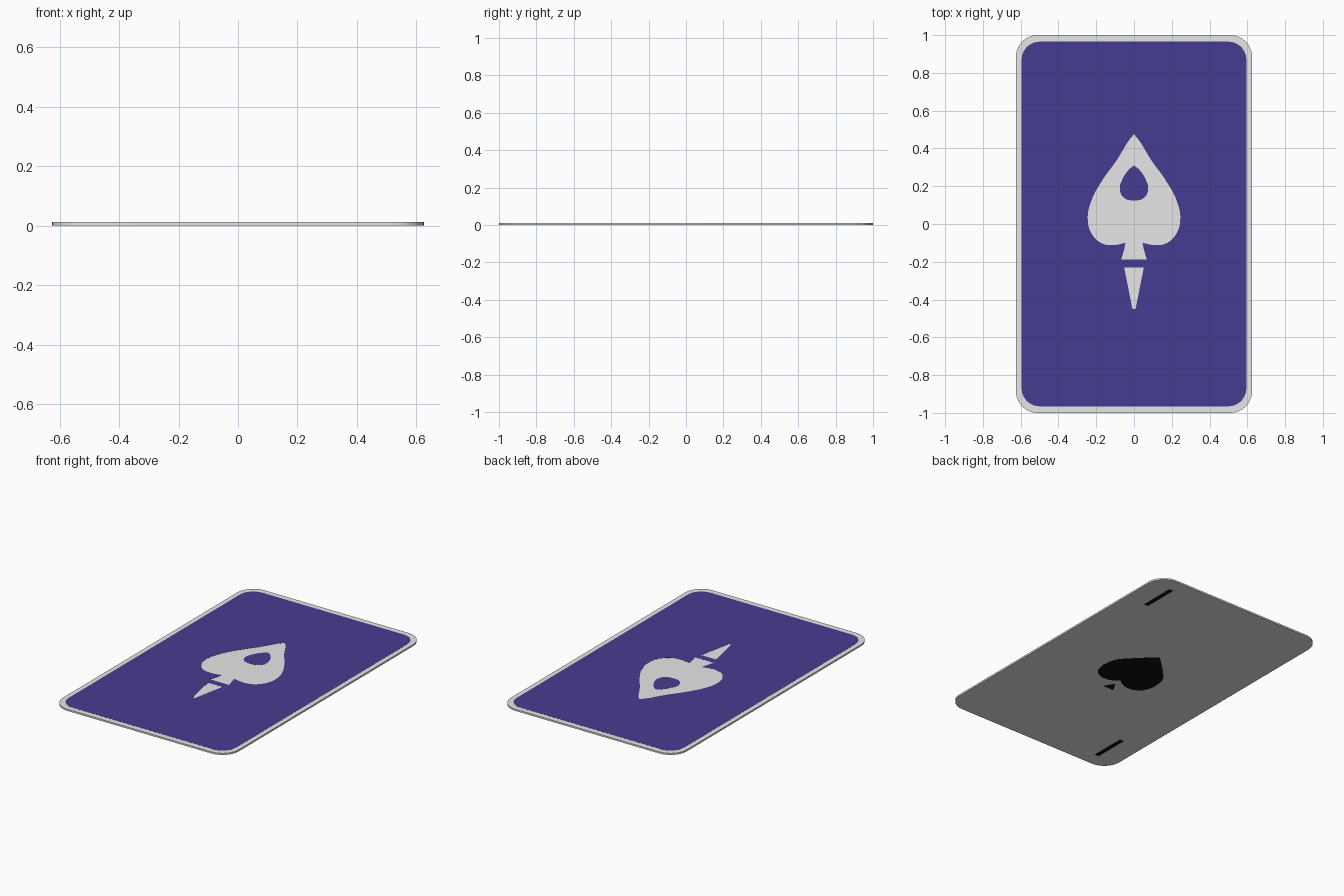
import bpy, math

if "Cube" in bpy.data.objects:
    bpy.data.objects.remove(bpy.data.objects["Cube"])

H = 0.012      # full card thickness
P = 0.0006     # thickness of the printed plates


def material(name, rgb):
    m = bpy.data.materials.new(name)
    m.diffuse_color = (*rgb, 1.0)
    m.use_nodes = True
    m.node_tree.nodes["Principled BSDF"].inputs["Base Color"].default_value = m.diffuse_color
    return m


white = material("card_white", (0.8, 0.8, 0.8))
blue = material("deep_blue", (0.062, 0.046, 0.28))
black = material("ink_black", (0.005, 0.005, 0.005))


def rounded_rect(w, h, r, steps=10):
    """Outline of a rectangle with round corners, half sizes w and h."""
    pts = []
    for cx, cy, a0 in ((w-r, h-r, 0), (r-w, h-r, 90), (r-w, r-h, 180), (w-r, r-h, 270)):
        for i in range(steps + 1):
            a = math.radians(a0 + 90 * i / steps)
            pts.append((cx + r * math.cos(a), cy + r * math.sin(a), 0))
    return pts


def mirrored(half):
    """Close a right-hand half outline by mirroring it across x = 0."""
    return half + [(-x, y, s) for x, y, s in reversed(half) if x > 1e-6]


def plate(name, outlines, z0, z1, mat):
    """Flat plate from closed outlines; nested outlines become holes.
    Points are (x, y, smooth)."""
    cu = bpy.data.curves.new(name + "_curve", 'CURVE')
    cu.dimensions = '2D'
    cu.fill_mode = 'BOTH'
    cu.resolution_u = 8
    cu.extrude = (z1 - z0) / 2
    for pts in outlines:
        sp = cu.splines.new('BEZIER')
        sp.bezier_points.add(len(pts) - 1)
        sp.use_cyclic_u = True
        if not any(p[2] for p in pts):
            sp.resolution_u = 1
        for bp, (x, y, smooth) in zip(sp.bezier_points, pts):
            bp.co = (x, y, 0)
            kind = 'AUTO' if smooth else 'VECTOR'
            bp.handle_left_type = bp.handle_right_type = kind
    tmp = bpy.data.objects.new(name + "_tmp", cu)
    bpy.context.collection.objects.link(tmp)
    bpy.context.view_layer.update()
    dg = bpy.context.evaluated_depsgraph_get()
    me = bpy.data.meshes.new_from_object(tmp.evaluated_get(dg))
    bpy.data.objects.remove(tmp)
    for v in me.vertices:
        v.co.z += (z0 + z1) / 2
    me.materials.clear()
    me.materials.append(mat)
    ob = bpy.data.objects.new(name, me)
    bpy.context.collection.objects.link(ob)
    return ob


# Card body
plate("card_body", [rounded_rect(0.625, 1.0, 0.115)], P, H - P, white)

# Blue back panel with the spade, its window and the flame cut out
spade = mirrored([(0, 0.475, 0), (0.025, 0.445, 1), (0.09, 0.34, 1), (0.165, 0.235, 1),
                  (0.225, 0.125, 1), (0.245, 0.03, 1), (0.225, -0.05, 1),
                  (0.175, -0.10, 1), (0.115, -0.112, 1), (0.045, -0.10, 0),
                  (0.055, -0.145, 1), (0.068, -0.187, 0)])
window = mirrored([(0, 0.31, 0), (0.03, 0.285, 1), (0.062, 0.235, 1),
                   (0.075, 0.185, 1), (0.055, 0.14, 1), (0, 0.125, 1)])
flame = mirrored([(0.052, -0.23, 0), (0.008, -0.45, 0)])
plate("back_panel", [rounded_rect(0.595, 0.965, 0.095), spade, window, flame],
      H - P, H, blue)

# Spade and its foot on the underside
pip = mirrored([(0, 0.24, 0), (0.05, 0.195, 1), (0.13, 0.115, 1), (0.18, 0.055, 1),
                (0.2, -0.02, 1), (0.19, -0.10, 1), (0.15, -0.15, 1), (0.09, -0.165, 1),
                (0.035, -0.15, 1), (0, -0.125, 0)])
plate("face_spade", [pip], 0, P, black)
plate("face_spade_foot", [mirrored([(0, -0.175, 0), (0.04, -0.24, 0)])], 0, P, black)

# Plain corner bars on the underside, one turned half round
for side, label in ((1, "upper"), (-1, "lower")):
    bar = [(0.452, 0.67), (0.482, 0.67), (0.482, 0.905), (0.452, 0.905)]
    plate("corner_bar_" + label, [[(side * x, side * y, 0) for x, y in bar]], 0, P, black)
